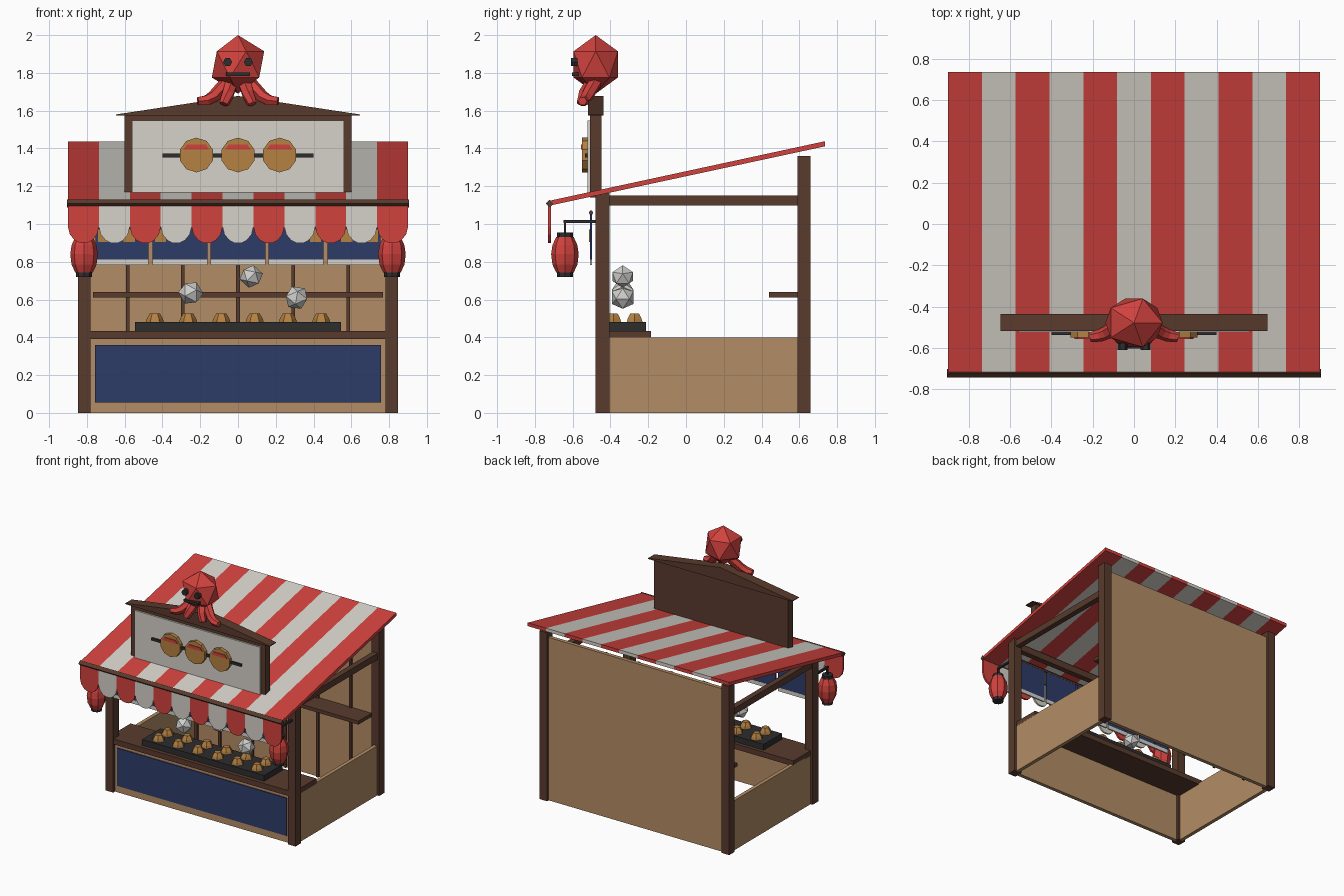
import bpy, bmesh, math
from mathutils import Vector, Matrix

if "Cube" in bpy.data.objects:
    bpy.data.objects.remove(bpy.data.objects["Cube"])


def mat(name, r, g, b):
    m = bpy.data.materials.new(name)
    m.diffuse_color = (r, g, b, 1)
    m.use_nodes = True
    m.node_tree.nodes["Principled BSDF"].inputs["Base Color"].default_value = m.diffuse_color
    return m


RED = mat("red", .64, .055, .048)
WHITE = mat("off_white", .67, .645, .59)
BROWN = mat("dark_wood", .10, .043, .026)
TAN = mat("light_wood", .45, .265, .13)
BLUE = mat("navy_cloth", .027, .044, .14)
GOLD = mat("golden_batter", .46, .22, .055)
BLACK = mat("iron", .026, .026, .028)
STEAM = mat("steam_grey", .62, .62, .61)


def finish(name, bm, *mats):
    bmesh.ops.recalc_face_normals(bm, faces=bm.faces)
    me = bpy.data.meshes.new(name)
    bm.to_mesh(me)
    bm.free()
    for m in mats:
        me.materials.append(m)
    ob = bpy.data.objects.new(name, me)
    bpy.context.collection.objects.link(ob)
    return ob


def box(name, x0, x1, y0, y1, z0, z1, m):
    bm = bmesh.new()
    bmesh.ops.create_cube(bm, size=1)
    for v in bm.verts:
        v.co = ((x0 + x1) / 2 + v.co.x * (x1 - x0), (y0 + y1) / 2 + v.co.y * (y1 - y0),
                (z0 + z1) / 2 + v.co.z * (z1 - z0))
    return finish(name, bm, m)


def prism(name, pts, y0, y1, m):
    """Extrude an x-z outline from y0 to y1."""
    bm = bmesh.new()
    a = [bm.verts.new((x, y0, z)) for x, z in pts]
    b = [bm.verts.new((x, y1, z)) for x, z in pts]
    bm.faces.new(a)
    bm.faces.new(b)
    n = len(pts)
    for i in range(n):
        bm.faces.new((a[i], a[(i + 1) % n], b[(i + 1) % n], b[i]))
    return finish(name, bm, m)


def ngon(cx, cz, r, n, turn=0.0):
    return [(cx + r * math.cos(turn + math.tau * i / n), cz + r * math.sin(turn + math.tau * i / n))
            for i in range(n)]


def tube(name, path, radii, m, sides=6, turn=0.0):
    """Faceted tube of varying radius through the path points."""
    bm = bmesh.new()
    p = [Vector(q) for q in path]
    rings = []
    for i, c in enumerate(p):
        t = p[min(i + 1, len(p) - 1)] - p[max(i - 1, 0)]
        q = t.to_track_quat('Z', 'Y')
        rings.append([bm.verts.new(c + q @ Vector((radii[i] * math.cos(turn + math.tau * k / sides),
                                                   radii[i] * math.sin(turn + math.tau * k / sides), 0)))
                      for k in range(sides)])
    for a, b in zip(rings, rings[1:]):
        for k in range(sides):
            bm.faces.new((a[k], a[(k + 1) % sides], b[(k + 1) % sides], b[k]))
    bm.faces.new(rings[0])
    bm.faces.new(rings[-1])
    return finish(name, bm, m)


def ico(name, c, r, m, scale=(1, 1, 1), rot=0.0):
    bm = bmesh.new()
    bmesh.ops.create_icosphere(bm, subdivisions=1, radius=r)
    bmesh.ops.transform(bm, verts=bm.verts, matrix=Matrix.Translation(c) @ Matrix.Rotation(rot, 4, 'Y')
                        @ Matrix.Diagonal((*scale, 1)))
    return finish(name, bm, m)


# posts, side walls, side beams, lanterns on both sides
for s, side in ((-1, "left"), (1, "right")):
    def sbox(name, a, b, *rest):
        return box(f"{side}_{name}", min(s * a, s * b), max(s * a, s * b), *rest)
    sbox("front_post", .78, .848, -.478, -.406, 0, 1.165, BROWN)
    sbox("back_post", .78, .848, .59, .66, 0, 1.36, BROWN)
    sbox("side_wall", .80, .83, -.41, .595, 0, .40, TAN)
    sbox("side_beam", .79, .835, -.41, .595, 1.098, 1.15, BROWN)
    sbox("lantern_arm", .807, .823, -.648, -.47, 1.004, 1.02, BLACK)
    sbox("lantern_hook", .809, .821, -.646, -.634, .95, 1.01, BLACK)
    x, y = s * .815, -.641
    tube(f"{side}_lantern_body", [(x, y, z) for z in (.742, .785, .84, .888, .932)],
         (.046, .066, .073, .066, .046), RED, 8)
    for nm, z in (("top", .93), ("bottom", .72)):
        tube(f"{side}_lantern_{nm}_cap", [(x, y, z), (x, y, z + .025)], (.042, .042), BLACK, 8)

# lower front, counter, back wall, shelf
box("front_panel", -.785, .785, -.455, -.425, 0, .392, TAN)
box("front_cloth_panel", -.757, .757, -.463, -.454, .055, .36, BLUE)
box("counter_top", -.83, .83, -.476, -.185, .39, .433, BROWN)
box("back_wall", -.785, .785, .61, .64, 0, 1.315, TAN)
for i in range(5):
    x = (i - 2) * .292
    box("wall_batten", x - .01, x + .01, .595, .612, 0, 1.31, BROWN)
box("back_shelf", -.767, .767, .44, .61, .612, .64, BROWN)
box("front_beam", -.785, .785, -.465, -.42, 1.09, 1.145, BROWN)

# striped sloping roof: one slab, colour by stripe
N, W = 11, 1.8 / 11
bm = bmesh.new()
sect = [(-.728, 1.096), (.735, 1.411), (.735, 1.438), (-.728, 1.122)]
cols = [[bm.verts.new((-.9 + W * i, y, z)) for y, z in sect] for i in range(N + 1)]
for i in range(N):
    for k in range(4):
        f = bm.faces.new((cols[i][k], cols[i][(k + 1) % 4], cols[i + 1][(k + 1) % 4], cols[i + 1][k]))
        f.material_index = i % 2
bm.faces.new(cols[0])
bm.faces.new(cols[-1])
finish("striped_roof", bm, RED, WHITE)

# scalloped valance and its rail
half = [(.5 * W, .985), (.44 * W, .945), (.28 * W, .913), (.12 * W, .90)]
for i in range(N):
    c = -.9 + W * (i + .5)
    pts = [(c - W / 2, 1.105)] + [(c - x, z) for x, z in half] + \
          [(c + x, z) for x, z in reversed(half)] + [(c + W / 2, 1.105)]
    prism("valance_scallop", pts, -.73, -.715, (RED, WHITE)[i % 2])
tube("valance_rail", [(-.905, -.722, 1.108), (.905, -.722, 1.108)], (.021, .021), BROWN, 4)

# split hanging curtain on a rod, with white hem and gold ornaments
tube("curtain_rod", [(-.79, -.503, 1.06), (.79, -.503, 1.06)], (.012, .012), BROWN, 6)
for i in range(5):
    c = (i - 2) * .307
    w = .146 if abs(i - 2) < 2 else .14
    box("curtain_panel", c - w, c + w, -.508, -.498, .813, 1.06, BLUE)
    box("curtain_hem", c - w, c + w, -.509, -.497, .783, .813, WHITE)
for s in (-1, 1):
    for x in (.41, .575, .71):
        box("curtain_ornament", s * x - .03, s * x + .03, -.514, -.506, .905, .97, GOLD)

# griddle with two rows of batter balls
box("griddle", -.545, .545, -.445, -.213, .433, .48, BLACK)
for i in range(6):
    for y in (-.385, -.272):
        x = (i - 2.5) * .176
        tube("batter_ball", [(x, y, .475), (x, y, .50), (x, y, .527)], (.05, .042, .026), GOLD, 6)

# steam puffs
for x, z, r, a in ((-.25, .635, .068, .5), (.07, .722, .064, .2), (.31, .61, .067, -.4)):
    ico("steam_puff", (x, -.335, z), r, STEAM, (1, 1, .95), a)

# sign board with gable cap
box("sign_board", -.6, .6, -.508, -.447, 1.14, 1.585, BROWN)
box("sign_panel", -.56, .56, -.522, -.506, 1.15, 1.548, WHITE)
prism("sign_gable", [(-.645, 1.574), (.645, 1.574), (.645, 1.58), (0, 1.678), (-.645, 1.58)],
      -.518, -.436, BROWN)
# skewer on the sign
box("sign_skewer", -.4, .4, -.536, -.52, 1.353, 1.373, BLACK)
for x in (-.22, 0, .22):
    prism("sign_ball", ngon(x, 1.365, .092, 10, math.pi / 10), -.55, -.522, GOLD)
    prism("sign_ball_topping", [(x - .068, 1.395), (x + .068, 1.395), (x + .05, 1.42), (x - .05, 1.42)],
          -.556, -.549, RED)

# octopus mascot
ico("octopus_head", (0, -.478, 1.845), .155, RED, (1, .89, 1))
for s in (-1, 1):
    tube("outer_tentacle", [(s * .06, -.48, 1.75), (s * .13, -.525, 1.675), (s * .165, -.54, 1.655),
                            (s * .212, -.548, 1.65)], (.036, .033, .03, .024), RED)
    tube("inner_tentacle", [(s * .035, -.495, 1.75), (s * .052, -.535, 1.69), (s * .075, -.555, 1.635)],
         (.038, .034, .026), RED)
    prism("octopus_eye", ngon(s * .055, 1.857, .024, 6), -.61, -.575, BLACK)
box("octopus_mouth", -.063, .063, -.603, -.57, 1.783, 1.802, BLACK)
